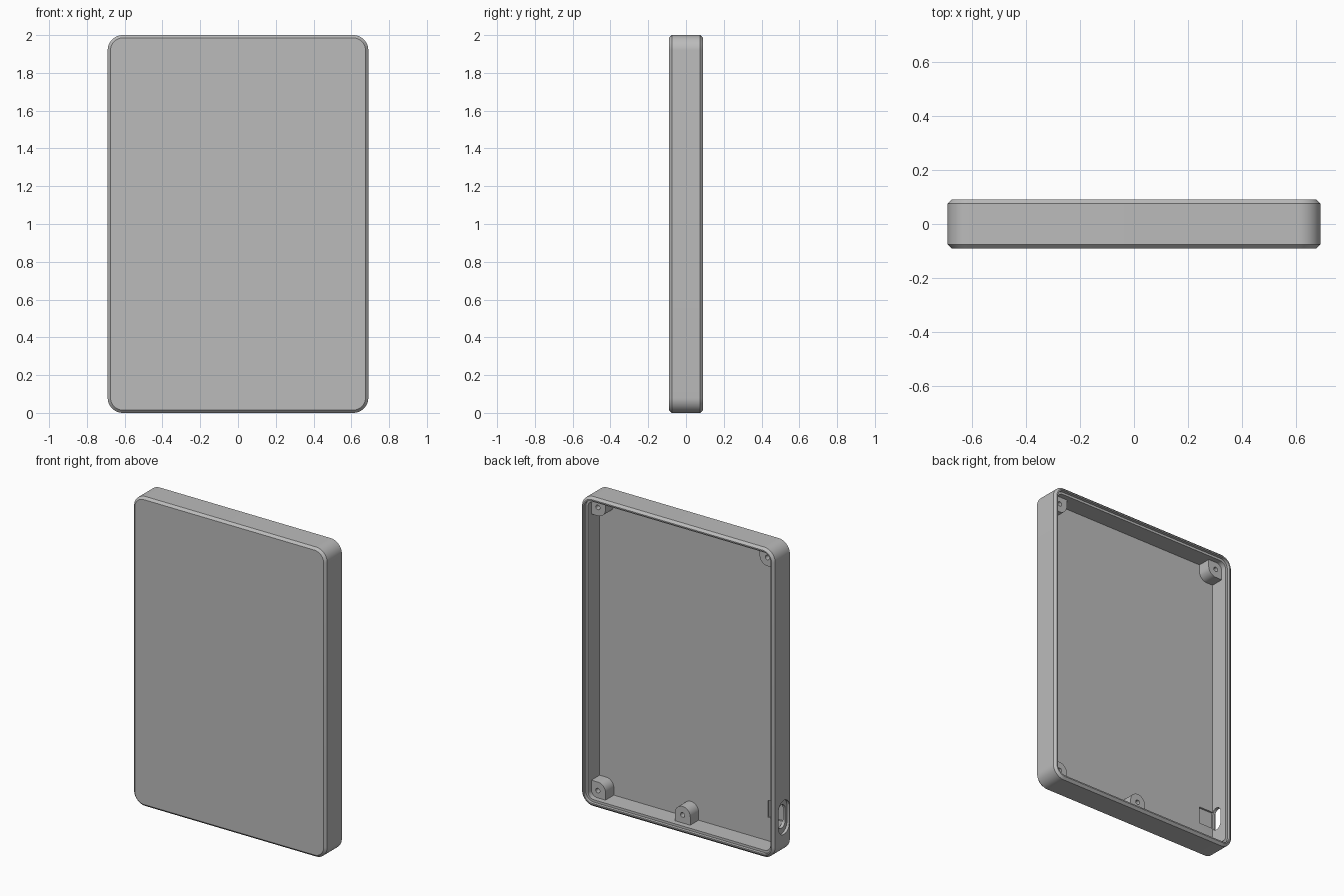
import bpy, bmesh
from math import sin, cos, pi

cube = bpy.data.objects.get("Cube")
if cube:
    bpy.data.objects.remove(cube, do_unlink=True)

grey = bpy.data.materials.new("plain_grey")
grey.use_nodes = True
grey.diffuse_color = (0.5, 0.5, 0.5, 1)
grey.node_tree.nodes["Principled BSDF"].inputs["Base Color"].default_value = (0.5, 0.5, 0.5, 1)

HALF_W, HEIGHT, RADIUS = 0.69, 2.0, 0.08
BACK, FRONT, FLOOR = 0.09, -0.09, -0.05
BOSS_TOP = 0.035


def arc(cx, cy, r, start, end, steps):
    return [(cx + r * cos(start + (end - start) * i / steps),
             cy + r * sin(start + (end - start) * i / steps)) for i in range(steps + 1)]


def make_object(name, bm):
    bmesh.ops.recalc_face_normals(bm, faces=bm.faces)
    mesh = bpy.data.meshes.new(name)
    bm.to_mesh(mesh)
    bm.free()
    mesh.materials.append(grey)
    obj = bpy.data.objects.new(name, mesh)
    bpy.context.collection.objects.link(obj)
    return obj


def loft(name, loops):
    """Skin a list of matching 3D loops and cap both ends."""
    bm = bmesh.new()
    rings = [[bm.verts.new(p) for p in loop] for loop in loops]
    for a, b in zip(rings, rings[1:]):
        for i in range(len(a)):
            j = (i + 1) % len(a)
            bm.faces.new((a[i], a[j], b[j], b[i]))
    bm.faces.new(rings[0])
    bm.faces.new(rings[-1])
    return make_object(name, bm)


def prism_y(name, pts, y0, y1):
    return loft(name, [[(x, y, z) for x, z in pts] for y in (y0, y1)])


def prism_x(name, pts, x0, x1):
    return loft(name, [[(x, y, z) for y, z in pts] for x in (x0, x1)])


def select_only(obj):
    bpy.ops.object.select_all(action="DESELECT")
    obj.select_set(True)
    bpy.context.view_layer.objects.active = obj


def cut(obj, cutter):
    cutter.hide_render = True
    mod = obj.modifiers.new("cut", "BOOLEAN")
    mod.operation = "DIFFERENCE"
    mod.solver = "EXACT"
    mod.object = cutter
    select_only(obj)
    bpy.ops.object.modifier_apply(modifier=mod.name)
    bpy.data.objects.remove(cutter, do_unlink=True)


def smooth(obj):
    select_only(obj)
    bpy.ops.object.shade_smooth_by_angle(angle=pi / 6)


def rounded_outline(inset, y):
    r = RADIUS - inset
    w, h = HALF_W - RADIUS, HEIGHT / 2 - RADIUS
    pts = []
    for k, (sx, sz) in enumerate(((1, 1), (-1, 1), (-1, -1), (1, -1))):
        pts += arc(sx * w, HEIGHT / 2 + sz * h, r, k * pi / 2, (k + 1) * pi / 2, 12)
    return [(x, y, z) for x, z in pts]


# Tray shell: chamfered front, walls, chamfered rim, lid ledge and floor
section = [(0.015, FRONT), (0, FRONT + 0.015), (0, BACK - 0.015), (0.015, BACK),
           (0.023, BACK), (0.023, BACK - 0.02), (0.038, BACK - 0.02), (0.038, FLOOR)]
shell = loft("tray_shell", [rounded_outline(i, y) for i, y in section])


# Port opening in the side wall, with an outer recess and a floor pocket
def slot(r, half):
    y, z = -0.015, 0.24
    return arc(y, z + half - r, r, 0, pi, 12) + arc(y, z - half + r, r, pi, 2 * pi, 12)


cut(shell, prism_x("port_hole", slot(0.038, 0.075), -0.75, -0.6))
cut(shell, prism_x("port_recess", slot(0.055, 0.11), -0.75, -0.672))
pocket = [(-0.655, 0.19), (-0.55, 0.19), (-0.55, 0.3), (-0.655, 0.3)]
cut(shell, prism_y("floor_pocket", pocket, FLOOR - 0.012, FLOOR + 0.03))
smooth(shell)


# Screw bosses against the walls, each with a pilot hole
def boss(name, x, z, sx, sz):
    r, reach = 0.055, 0.047
    if sx:
        local = arc(0, 0, r, pi, 1.5 * pi, 10) + [(reach, -r), (reach, reach), (-r, reach)]
    else:
        local = arc(0, 0, r, pi, 2 * pi, 20) + [(r, reach + 0.015), (-r, reach + 0.015)]
    pts = [(x + (sx or 1) * a, z + sz * b) for a, b in local]
    obj = prism_y(name, pts, FLOOR - 0.01, BOSS_TOP)
    hole = arc(x, z, 0.015, 0, 2 * pi, 20)[:-1]
    cut(obj, prism_y("pilot_hole", hole, FLOOR + 0.02, BOSS_TOP + 0.02))
    smooth(obj)


boss("boss_top_left", 0.606, 1.915, 1, 1)
boss("boss_top_right", -0.606, 1.915, -1, 1)
boss("boss_bottom_left", 0.606, 0.085, 1, -1)
boss("boss_bottom_middle", 0, 0.09, 0, -1)
